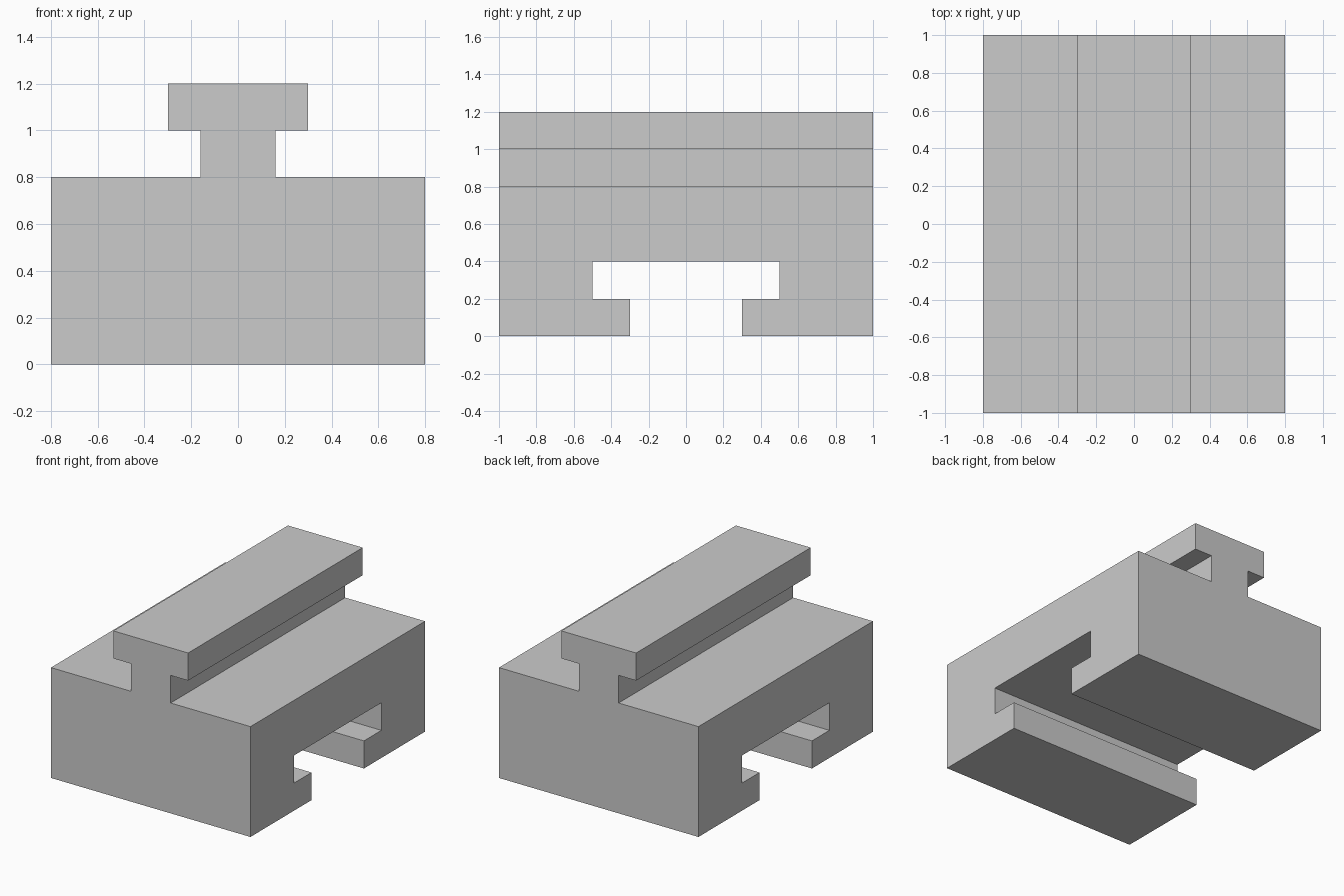
import bpy
import bmesh
from mathutils import Vector

cube = bpy.data.objects.get("Cube")
if cube:
    bpy.data.objects.remove(cube, do_unlink=True)

# Single grey finish
grey = bpy.data.materials.new("plain grey")
grey.use_nodes = True
colour = (0.6, 0.6, 0.6, 1)
grey.diffuse_color = colour
grey.node_tree.nodes["Principled BSDF"].inputs["Base Color"].default_value = colour


def prism(name, half_profile, axis, half_length):
    """Mirror a half profile (side, z) and extrude it along axis x or y."""
    profile = half_profile + [(-s, z) for s, z in reversed(half_profile)]
    bm = bmesh.new()
    if axis == "y":
        points = [(s, -half_length, z) for s, z in profile]
        step = Vector((0, 2 * half_length, 0))
    else:
        points = [(-half_length, s, z) for s, z in profile]
        step = Vector((2 * half_length, 0, 0))
    face = bm.faces.new([bm.verts.new(p) for p in points])
    extruded = bmesh.ops.extrude_face_region(bm, geom=[face], use_keep_orig=True)
    moved = [v for v in extruded["geom"] if isinstance(v, bmesh.types.BMVert)]
    bmesh.ops.translate(bm, verts=moved, vec=step)
    bmesh.ops.recalc_face_normals(bm, faces=bm.faces)
    mesh = bpy.data.meshes.new(name)
    bm.to_mesh(mesh)
    bm.free()
    mesh.materials.append(grey)
    obj = bpy.data.objects.new(name, mesh)
    bpy.context.collection.objects.link(obj)
    return obj


# Block with the T-shaped rail along its top
block = prism("block_with_rail", [
    (0.8, 0), (0.8, 0.8), (0.16, 0.8), (0.16, 1), (0.3, 1), (0.3, 1.2),
], "y", 1)

# T-shaped slot running across the underside
slot = prism("slot_cutter", [
    (0.3, -0.1), (0.3, 0.2), (0.5, 0.2), (0.5, 0.4),
], "x", 1)
slot.hide_render = True
slot.hide_viewport = True
slot.display_type = "WIRE"

cut = block.modifiers.new("cut_slot", "BOOLEAN")
cut.operation = "DIFFERENCE"
cut.solver = "EXACT"
cut.object = slot
